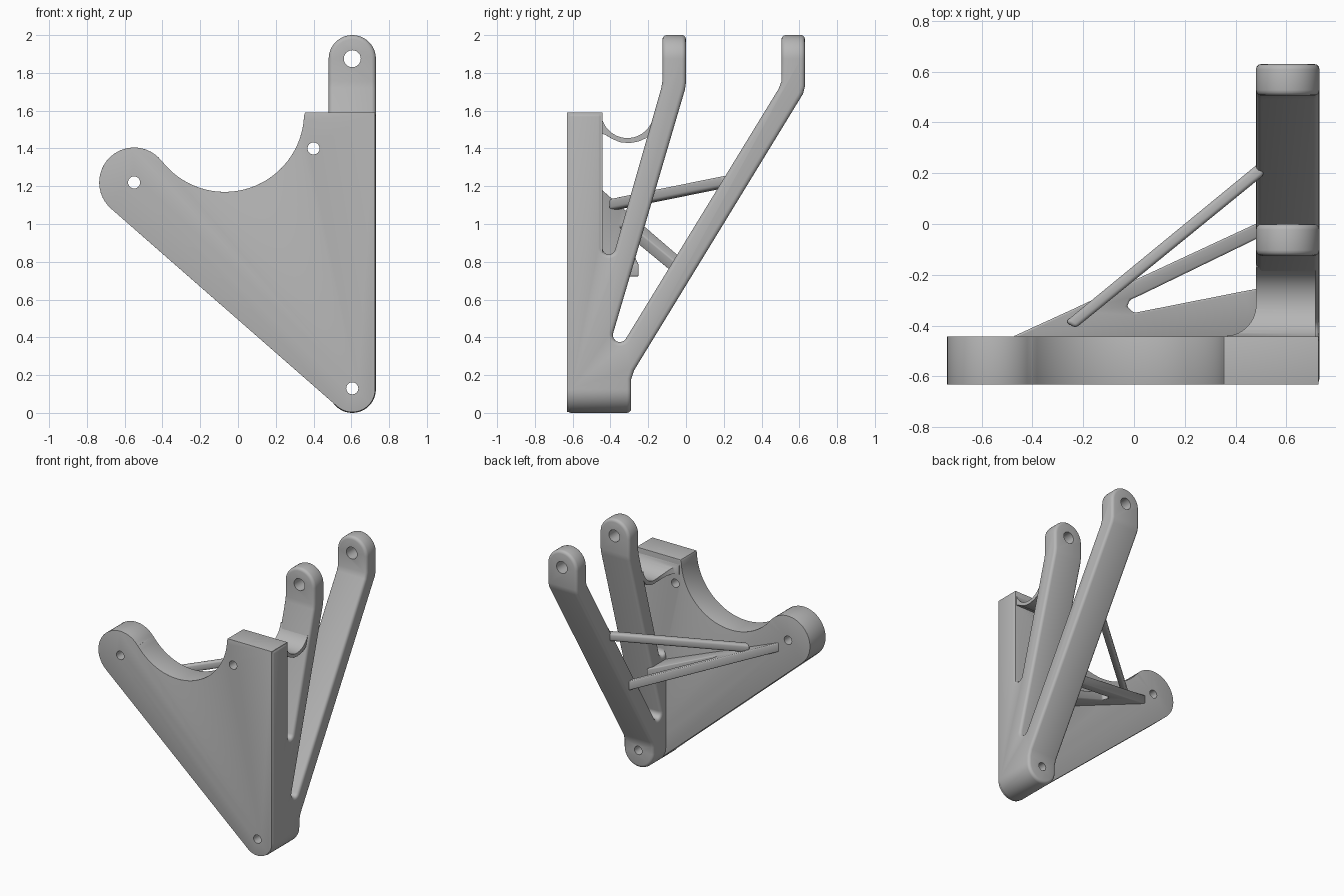
import bpy, bmesh
from math import cos, sin, radians, atan2, acos, degrees, hypot

cube = bpy.data.objects.get("Cube")
if cube:
    bpy.data.objects.remove(cube, do_unlink=True)

grey = bpy.data.materials.new("plain grey")
grey.use_nodes = True
grey.diffuse_color = (0.47, 0.47, 0.47, 1)
grey.node_tree.nodes["Principled BSDF"].inputs["Base Color"].default_value = (0.47, 0.47, 0.47, 1)

PLACE = {
    "x": lambda a, b, d: (d, a, b),
    "y": lambda a, b, d: (a, d, b),
    "z": lambda a, b, d: (a, b, d),
}


def arc(cx, cy, r, start, end, n=24):
    steps = [radians(start + (end - start) * i / n) for i in range(n + 1)]
    return [(cx + r * cos(t), cy + r * sin(t)) for t in steps]


def prism(name, outline, axis, low, high, slope=0.0):
    """Extrude an outline along an axis; slope tilts z along x."""
    bm = bmesh.new()
    rings = []
    for d in (low, high):
        ring = []
        for a, b in outline:
            x, y, z = PLACE[axis](a, b, d)
            ring.append(bm.verts.new((x, y, z + slope * x)))
        rings.append(ring)
    bm.faces.new(rings[0])
    bm.faces.new(rings[1])
    for i in range(len(outline)):
        j = (i + 1) % len(outline)
        bm.faces.new((rings[0][i], rings[0][j], rings[1][j], rings[1][i]))
    bmesh.ops.recalc_face_normals(bm, faces=bm.faces)
    mesh = bpy.data.meshes.new(name)
    bm.to_mesh(mesh)
    bm.free()
    mesh.materials.append(grey)
    obj = bpy.data.objects.new(name, mesh)
    bpy.context.collection.objects.link(obj)
    return obj


def apply(obj, mod):
    bpy.ops.object.select_all(action="DESELECT")
    bpy.context.view_layer.objects.active = obj
    obj.select_set(True)
    bpy.ops.object.modifier_apply(modifier=mod.name)


def combine(obj, tool, operation):
    mod = obj.modifiers.new("cut", "BOOLEAN")
    mod.operation, mod.solver, mod.object = operation, "EXACT", tool
    apply(obj, mod)
    bpy.data.objects.remove(tool, do_unlink=True)


def round_edges(obj, width):
    mod = obj.modifiers.new("round", "BEVEL")
    mod.width, mod.segments = width, 3
    mod.limit_method, mod.angle_limit = "ANGLE", radians(40)
    apply(obj, mod)


def drill(obj, x, z, r):
    combine(obj, prism("drill", arc(x, z, r, 0, 345, 23), "y", -1, 1), "DIFFERENCE")


def smooth(obj):
    bpy.ops.object.select_all(action="DESELECT")
    bpy.context.view_layer.objects.active = obj
    obj.select_set(True)
    bpy.ops.object.shade_smooth_by_angle(angle=radians(35))


# Main plate: round ear, curved notch, square shoulder, tapering to the foot
ear, foot, notch = (-0.55, 1.22), (0.605, 0.125), (-0.07, 1.59)
ear_r, foot_r = 0.185, 0.121
dx, dz = foot[0] - ear[0], foot[1] - ear[1]
tangent = degrees(atan2(dz, dx) - acos((ear_r - foot_r) / hypot(dx, dz)))
touch = degrees(atan2(notch[1] - ear[1], notch[0] - ear[0]))
outline = arc(*ear, ear_r, tangent + 360, touch)
outline += arc(*notch, 0.42, touch + 180, 358, 32)
outline += [(0.355, 1.59), (0.726, 1.59)]
outline += arc(*foot, foot_r, 0, tangent)
plate = prism("main_plate", outline, "y", -0.631, -0.442)
round_edges(plate, 0.022)

# Forked bracket: upright bar, front arm and rear arm in side profile
fork = [(-0.63, 0), (-0.29, 0), (-0.29, 0.18), (-0.275, 0.225),
        (0.62, 1.69), (0.63, 1.73), (0.63, 2), (0.505, 2), (0.505, 1.755), (0.49, 1.715)]
fork += arc(-0.35, 0.412, 0.037, -31, -196, 10)
fork += [(-0.006, 1.71), (0, 1.75), (0, 2), (-0.125, 2), (-0.125, 1.755), (-0.131, 1.72)]
fork += arc(-0.408, 0.873, 0.034, -16, -180, 10)
fork += [(-0.442, 1.59), (-0.63, 1.59)]
bracket = prism("forked_bracket", fork, "x", 0.4, 0.8)
rounded = arc(0.605, 0.125, 0.125, 180, 360) + arc(0.605, 1.875, 0.125, 0, 180)
combine(bracket, prism("rounding", rounded, "y", -1, 1), "INTERSECT")
round_edges(bracket, 0.022)

# Curved web bridging the bar and the front arm, flaring into the plate
web_outline = [(-0.47, 1.57)] + arc(-0.31, 1.595, 0.14, 188, 350, 20)
web_outline += [(-0.14, 1.57), (-0.18, 1.49), (-0.21, 1.455), (-0.25, 1.437), (-0.3, 1.428),
                (-0.35, 1.433), (-0.39, 1.45), (-0.43, 1.474), (-0.47, 1.48)]
web = prism("curved_web", web_outline, "x", 0.365, 0.715)
flare = arc(0.36, -0.32, 0.12, 270, 360, 14) + [(0.48, 0.1), (0.2, 0.1), (0.2, -0.44)]
combine(web, prism("flare", flare, "z", 1, 2), "DIFFERENCE")

# Sloping rib on the back with a branch reaching the rear arm
rib_outline = [(-0.48, -0.455), (-0.47, -0.44), (-0.24, -0.335), (0, -0.222), (0.51, 0.015),
               (0.51, -0.045), (0.03, -0.278), (-0.015, -0.298), (-0.028, -0.325),
               (0, -0.35), (0.43, -0.265), (0.51, -0.25), (0.51, -0.455)]
rib = prism("sloping_rib", rib_outline, "z", 0.923, 0.993, slope=-0.4)
round_edges(rib, 0.015)

# Upper brace from the rib to the rear arm
brace_outline = [(-0.27, -0.385), (0.51, 0.255), (0.51, 0.192), (-0.23, -0.41)]
brace = prism("upper_brace", brace_outline, "z", 1.112, 1.172, slope=0.165)
round_edges(brace, 0.015)

# Bolt holes
drill(plate, 0.4, 1.4, 0.032)
drill(plate, *ear, 0.032)
for part in (plate, bracket):
    drill(part, 0.605, 0.13, 0.032)
drill(bracket, 0.605, 1.875, 0.045)

for part in (plate, bracket, web, rib, brace):
    smooth(part)
